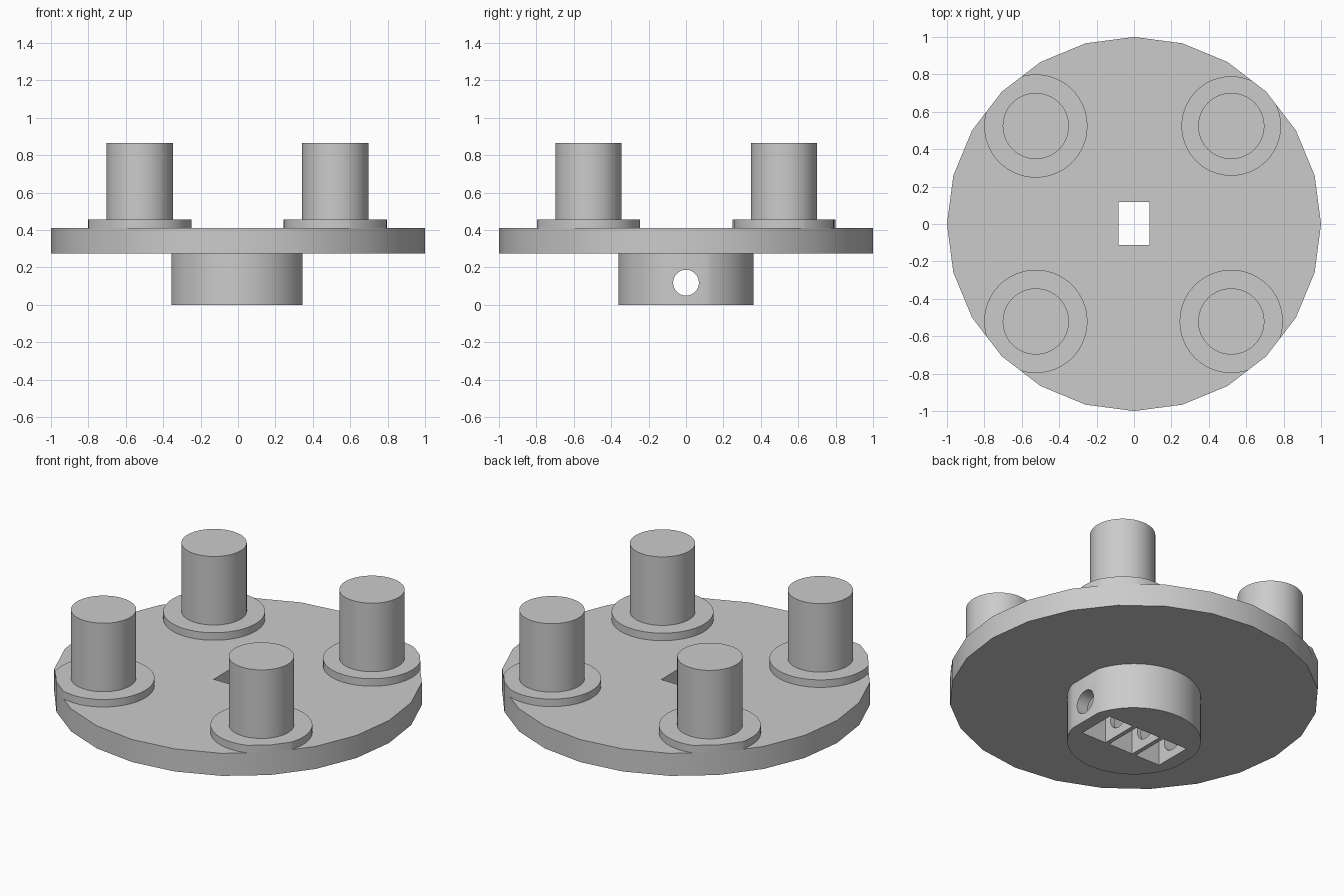
import bpy
import math

if "Cube" in bpy.data.objects:
    bpy.data.objects.remove(bpy.data.objects["Cube"], do_unlink=True)

# Single flat grey
grey = bpy.data.materials.new("light grey")
grey.use_nodes = True
colour = (0.6, 0.6, 0.6, 1)
grey.diffuse_color = colour
grey.node_tree.nodes["Principled BSDF"].inputs["Base Color"].default_value = colour


def cylinder(name, radius, bottom, top, x=0, y=0, sides=64):
    bpy.ops.mesh.primitive_cylinder_add(
        vertices=sides, radius=radius, depth=top - bottom,
        location=(x, y, (bottom + top) / 2))
    ob = bpy.context.object
    ob.name = name
    ob.data.materials.append(grey)
    return ob


def box(x0, x1, y0, y1, z0, z1):
    bpy.ops.mesh.primitive_cube_add(
        size=1, location=((x0 + x1) / 2, (y0 + y1) / 2, (z0 + z1) / 2))
    ob = bpy.context.object
    ob.name = "cutter"
    ob.scale = (x1 - x0, y1 - y0, z1 - z0)
    ob.data.materials.append(grey)
    return ob


def carve(target, cutter, operation="DIFFERENCE"):
    mod = target.modifiers.new("carve", "BOOLEAN")
    mod.operation = operation
    mod.solver = "EXACT"
    mod.object = cutter
    bpy.context.view_layer.objects.active = target
    bpy.ops.object.modifier_apply(modifier=mod.name)
    bpy.data.objects.remove(cutter, do_unlink=True)


def smooth(ob):
    bpy.ops.object.select_all(action="DESELECT")
    ob.select_set(True)
    bpy.context.view_layer.objects.active = ob
    bpy.ops.object.shade_smooth_by_angle(angle=math.radians(30))


PLATE_BOTTOM, PLATE_TOP, COLLAR_TOP, PIN_TOP = 0.275, 0.41, 0.455, 0.865
SLOT_Y = (-0.113, 0.118)

# Round plate with a square hole through the middle
plate = cylinder("plate", 1, PLATE_BOTTOM, PLATE_TOP, sides=24)
carve(plate, box(-0.082, 0.082, *SLOT_Y, 0, 1))
smooth(plate)

# Hub below the plate: flattened ends, three slots and a cross bore
hub = cylinder("hub", 0.362, 0, PLATE_BOTTOM)
carve(hub, box(0.345, 1, -1, 1, -1, 1))
carve(hub, box(-1, -0.355, -1, 1, -1, 1))
for x in (-0.19, 0, 0.19):
    carve(hub, box(x - 0.082, x + 0.082, *SLOT_Y, -1, 1))
bore = cylinder("bore cutter", 0.069, -1, 1, sides=48)
bore.rotation_euler = (0, math.pi / 2, 0)
bore.location = (0, 0, 0.118)
carve(hub, bore)
smooth(hub)

# Four pins on collars trimmed to the plate's rim
for side, x in (("left", 0.52), ("right", -0.525)):
    for end, y in (("front", -0.521), ("back", 0.524)):
        radius = 0.266 if (side, end) == ("left", "back") else 0.276
        collar = cylinder(f"{end}_{side}_collar", radius, PLATE_TOP, COLLAR_TOP, x, y)
        carve(collar, cylinder("rim cutter", 1, 0, 1, sides=24), "INTERSECT")
        smooth(collar)
        smooth(cylinder(f"{end}_{side}_pin", 0.177, COLLAR_TOP, PIN_TOP, x, y))
